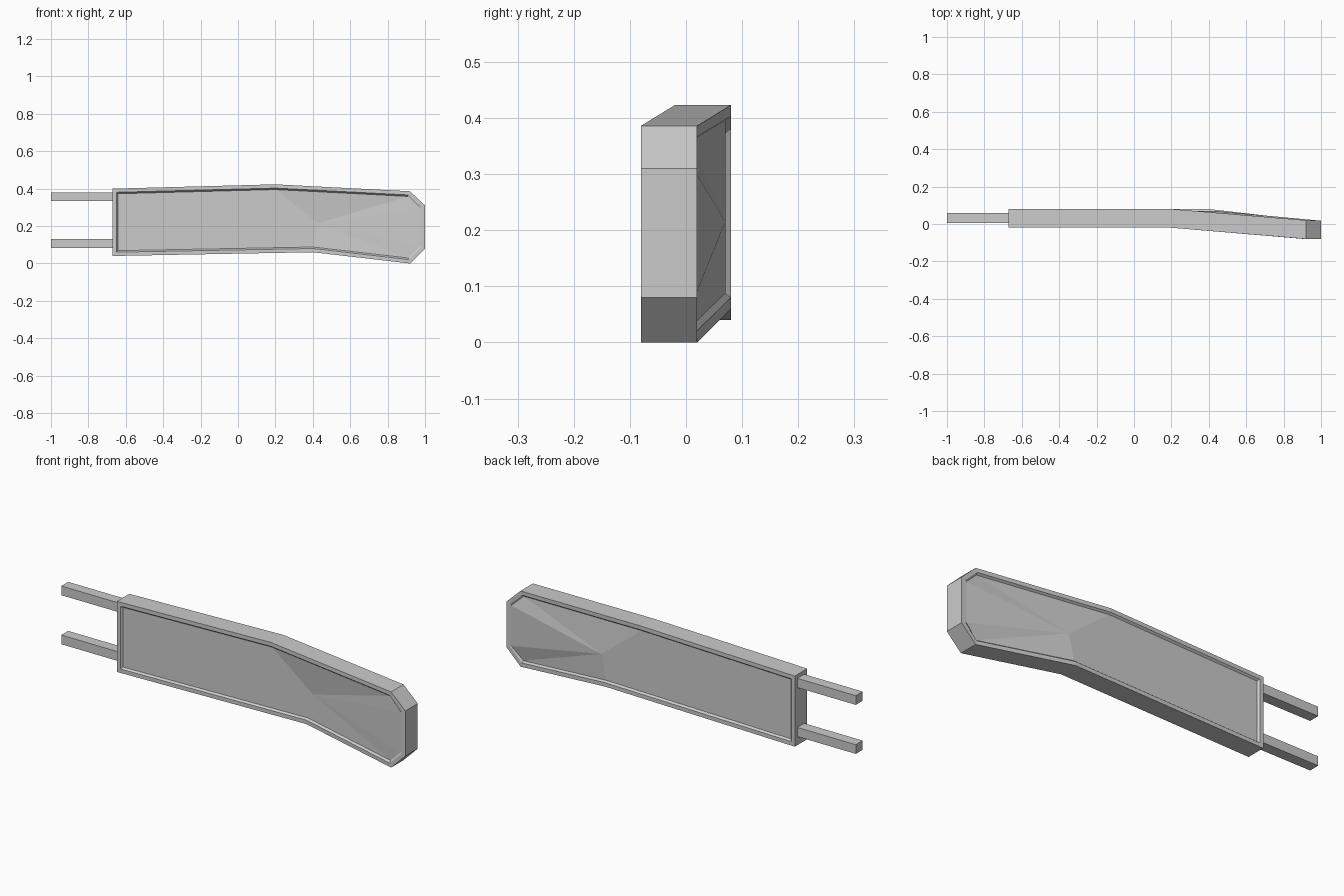
import bpy, bmesh
from mathutils import Vector

if "Cube" in bpy.data.objects:
    bpy.data.objects.remove(bpy.data.objects["Cube"], do_unlink=True)

grey = bpy.data.materials.new("Plain grey")
grey.use_nodes = True
colour = (0.6, 0.6, 0.6, 1)
grey.diffuse_color = colour
grey.node_tree.nodes["Principled BSDF"].inputs["Base Color"].default_value = colour

# Panel outline: x, z and how far that corner is bent toward the front
OUTLINE = [(-0.67, 0.04, 0), (-0.67, 0.40, 0), (0.2, 0.423, 0), (0.92, 0.386, 0.06),
           (1.0, 0.31, 0.06), (1.0, 0.08, 0.06), (0.92, 0.0, 0.06), (0.4, 0.06, 0)]
TIP = (4, 5)          # corners where the recess runs out level with the rim
FRONT, THICK, DEPTH = -0.02, 0.1, 0.01
COUNT = len(OUTLINE)


def inset(distance):
    """Outline corners moved inward by an even distance."""
    points = [Vector(p[:2]) for p in OUTLINE]
    result = []
    for i, p in enumerate(points):
        a = (p - points[i - 1]).normalized()
        b = (points[(i + 1) % COUNT] - p).normalized()
        na, nb = Vector((a.y, -a.x)), Vector((b.y, -b.x))
        result.append(p + (na + nb) * distance / (1 + na.dot(nb)))
    return result


def bridge(bm, ring_a, ring_b):
    for i in range(COUNT):
        j = (i + 1) % COUNT
        bm.faces.new((ring_a[i], ring_a[j], ring_b[j], ring_b[i]))


def finish(bm, name):
    bmesh.ops.recalc_face_normals(bm, faces=bm.faces)
    mesh = bpy.data.meshes.new(name)
    bm.to_mesh(mesh)
    bm.free()
    mesh.materials.append(grey)
    obj = bpy.data.objects.new(name, mesh)
    bpy.context.collection.objects.link(obj)


# Bent panel with a rim and a recessed, faceted face on both sides
bm = bmesh.new()
edges = []
for y, inward in ((FRONT, 1), (FRONT + THICK, -1)):
    rings = []
    for distance, depth in ((0, 0), (0.02, 0), (0.028, DEPTH)):
        ring = []
        for i, p in enumerate(inset(distance)):
            sunk = 0 if i in TIP else depth * inward
            ring.append(bm.verts.new((p.x, y - OUTLINE[i][2] + sunk, p.y)))
        rings.append(ring)
    bridge(bm, rings[0], rings[1])
    bridge(bm, rings[1], rings[2])
    floor = rings[2]
    centre = bm.verts.new((0.43, y + DEPTH * inward, 0.215))
    bm.faces.new((floor[7], floor[0], floor[1], floor[2], centre))
    for i in range(2, 7):
        bm.faces.new((floor[i], floor[i + 1], centre))
    edges.append(rings[0])
bridge(bm, edges[0], edges[1])
finish(bm, "bent_panel")

# Two square mounting rods
for name, z in (("upper_rod", 0.357), ("lower_rod", 0.107)):
    bm = bmesh.new()
    bmesh.ops.create_cube(bm, size=1)
    bmesh.ops.scale(bm, vec=(0.335, 0.055, 0.047), verts=bm.verts)
    bmesh.ops.translate(bm, vec=(-0.8325, 0.032, z), verts=bm.verts)
    finish(bm, name)
